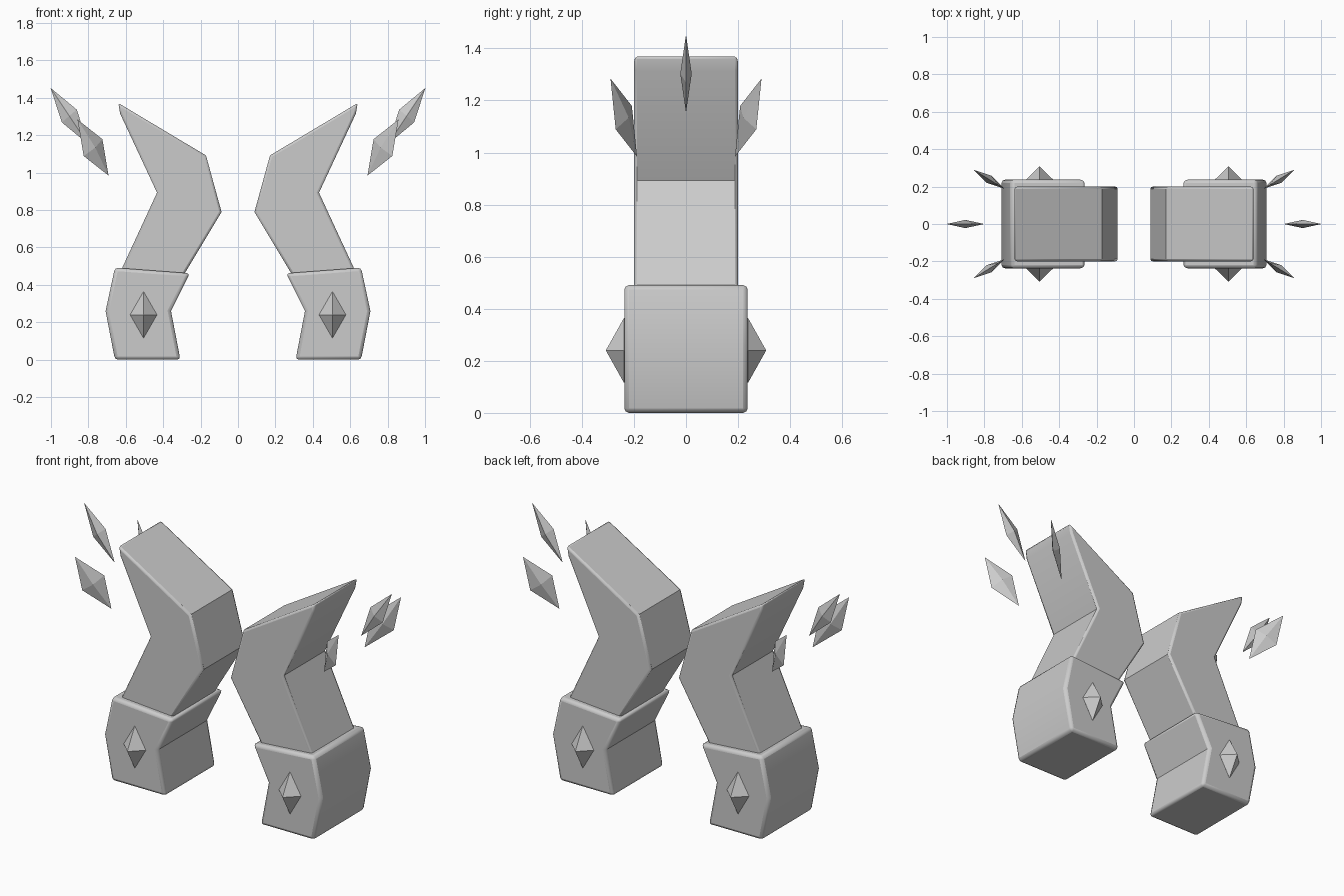
import bpy, bmesh, math
from mathutils import Vector

if "Cube" in bpy.data.objects:
    bpy.data.objects.remove(bpy.data.objects["Cube"])

stone = bpy.data.materials.new("grey stone")
stone.use_nodes = True
GREY = (0.6, 0.6, 0.6, 1)
stone.diffuse_color = GREY
stone.node_tree.nodes["Principled BSDF"].inputs["Base Color"].default_value = GREY


def finish(name, bm, bevel=0):
    bmesh.ops.recalc_face_normals(bm, faces=bm.faces)
    mesh = bpy.data.meshes.new(name)
    bm.to_mesh(mesh)
    bm.free()
    mesh.materials.append(stone)
    obj = bpy.data.objects.new(name, mesh)
    bpy.context.collection.objects.link(obj)
    if bevel:
        mod = obj.modifiers.new("rounded edges", "BEVEL")
        mod.width = bevel
        mod.segments = 2
        mod.limit_method = "ANGLE"
        mod.angle_limit = math.radians(50)
        bpy.ops.object.select_all(action="DESELECT")
        obj.select_set(True)
        bpy.context.view_layer.objects.active = obj
        bpy.ops.object.shade_smooth_by_angle(angle=math.radians(35))
    return obj


def slab(name, side, profile, half_depth, bevel):
    """Extrude an x-z outline through the depth."""
    bm = bmesh.new()
    face = bm.faces.new([bm.verts.new((side * x, -half_depth, z)) for x, z in profile])
    new = bmesh.ops.extrude_face_region(bm, geom=[face])["geom"]
    bmesh.ops.translate(bm, vec=(0, 2 * half_depth, 0),
                        verts=[v for v in new if isinstance(v, bmesh.types.BMVert)])
    return finish(name, bm, bevel)


def crystal(name, side, centre, tall, wide, thick):
    """Six-pointed gem from a centre and three half axes."""
    bm = bmesh.new()
    for axis in (tall, wide, thick):
        for sign in (1, -1):
            p = Vector(centre) + sign * Vector(axis)
            bm.verts.new((side * p.x, p.y, p.z))
    bmesh.ops.convex_hull(bm, input=bm.verts)
    return finish(name, bm)


ARM = [(0.64, 1.372), (0.171, 1.092), (0.088, 0.79), (0.31, 0.42),
       (0.652, 0.42), (0.433, 0.893), (0.63, 1.315)]
CUFF = [(0.308, 0), (0.658, 0), (0.708, 0.26), (0.658, 0.492),
        (0.258, 0.462), (0.358, 0.26)]

for side, label in ((1, "left"), (-1, "right")):
    # Bent arm rising from a chunky cuff
    slab(label + "_arm", side, ARM, 0.2, 0.012)
    slab(label + "_cuff", side, CUFF, 0.237, 0.018)

    # Gems set into the front and back of the cuff
    for y, end in ((-1, "front"), (1, "back")):
        crystal(f"{label}_cuff_gem_{end}", side, (0.505, y * 0.238, 0.24),
                (0, 0, 0.125), (0.072, 0, 0), (0, 0.07, 0))

    # Floating shards fanned around the outside
    crystal(label + "_middle_shard", side, (0.902, 0, 1.303),
            (0.1, 0, 0.15), (-0.04, 0, 0.034), (0, 0.022, 0))
    for y, end in ((-1, "front"), (1, "back")):
        crystal(f"{label}_{end}_shard", side, (0.775, y * 0.239, 1.134),
                (0.083, y * 0.051, 0.15), (-0.05, -y * 0.031, 0.045),
                (-0.012, y * 0.019, 0))
